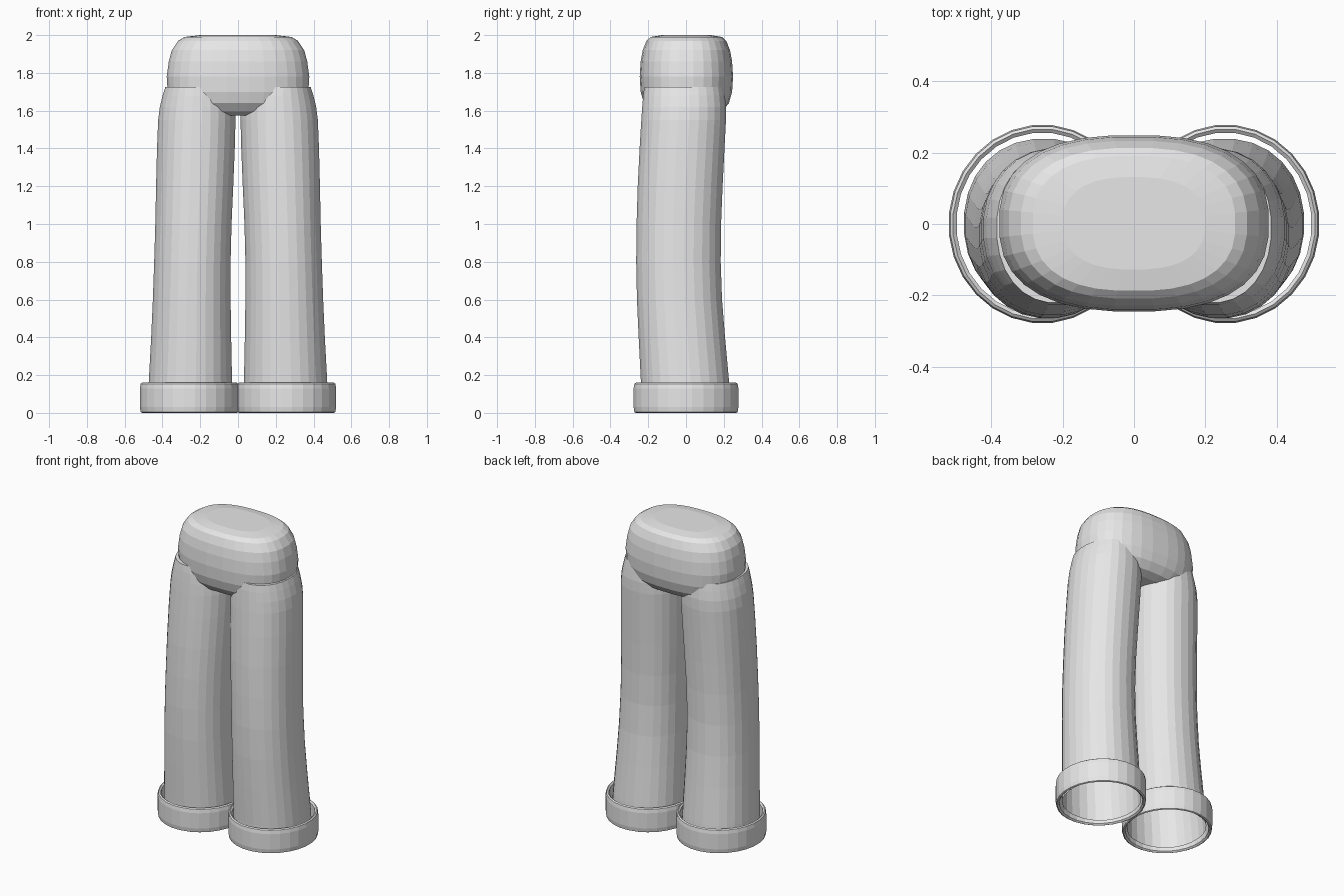
import bpy, bmesh, math

if "Cube" in bpy.data.objects:
    bpy.data.objects.remove(bpy.data.objects["Cube"])

grey = bpy.data.materials.new("plain grey")
grey.diffuse_color = (0.8, 0.8, 0.8, 1)
grey.use_nodes = True
grey.node_tree.nodes["Principled BSDF"].inputs["Base Color"].default_value = grey.diffuse_color


def section(cx, cy, z, rx, ry, n, power):
    """Points of a rounded (superellipse) cross-section."""
    pts = []
    for i in range(n):
        a = 2 * math.pi * (i + 0.5) / n
        c, s = math.cos(a), math.sin(a)
        pts.append((cx + rx * math.copysign(abs(c) ** (2 / power), c),
                    cy + ry * math.copysign(abs(s) ** (2 / power), s), z))
    return pts


def loft(name, rings, n=28, power=2.0, cap_bottom=False, cap_top=False, closed=False):
    """Skin rings given as (cx, cy, z, rx, ry), from bottom to top."""
    bm = bmesh.new()
    loops = [[bm.verts.new(p) for p in section(*r, n, power)] for r in rings]
    pairs = list(zip(loops, loops[1:]))
    if closed:
        pairs.append((loops[-1], loops[0]))
    for a, b in pairs:
        for i in range(n):
            j = (i + 1) % n
            bm.faces.new((a[i], a[j], b[j], b[i]))
    if cap_bottom:
        bm.faces.new(loops[0][::-1])
    if cap_top:
        bm.faces.new(loops[-1])
    if closed or cap_bottom:
        bmesh.ops.recalc_face_normals(bm, faces=bm.faces)
    mesh = bpy.data.meshes.new(name)
    bm.to_mesh(mesh)
    bm.free()
    mesh.materials.append(grey)
    obj = bpy.data.objects.new(name, mesh)
    bpy.context.collection.objects.link(obj)
    return obj


# Hip block: rounded, with tapered underside and domed top
hip = [(1.575, .22, .14), (1.595, .30, .19), (1.64, .352, .226), (1.70, .374, .243),
       (1.78, .379, .248), (1.86, .368, .243), (1.92, .352, .232),
       (1.97, .318, .212), (1.99, .285, .19), (2.0, .20, .13)]
loft("hip_block", [(0, .002, z, rx, ry) for z, rx, ry in hip],
     n=32, power=2.5, cap_bottom=True, cap_top=True)

# Leg: height, outer x, inner x, front y, back y
leg = [(0.02, .478, .028, -.236, .24), (.16, .474, .03, -.24, .23),
       (.40, .461, .035, -.252, .208), (.60, .452, .038, -.261, .192),
       (.80, .445, .038, -.265, .185), (1.0, .439, .033, -.263, .187),
       (1.2, .435, .024, -.257, .195), (1.4, .43, .016, -.247, .205),
       (1.55, .424, .012, -.238, .213), (1.62, .415, .016, -.233, .213),
       (1.68, .40, .03, -.228, .207), (1.725, .386, .05, -.222, .20)]
# Cuff wall section: radius offset and height, going round the band
cuff = [(-.022, .008), (-.012, 0), (-.004, .004), (0, .03), (0, .13),
        (-.004, .154), (-.012, .16), (-.022, .152)]

for side, label in ((-1, "left"), (1, "right")):
    loft(label + "_leg",
         [(side * (xo + xi) / 2, (yf + yb) / 2, z, (xo - xi) / 2, (yb - yf) / 2)
          for z, xo, xi, yf, yb in leg], power=2.15, cap_top=True)
    loft(label + "_cuff",
         [(side * .257, 0, z, .264 + d, .279 + d) for d, z in cuff], closed=True)
